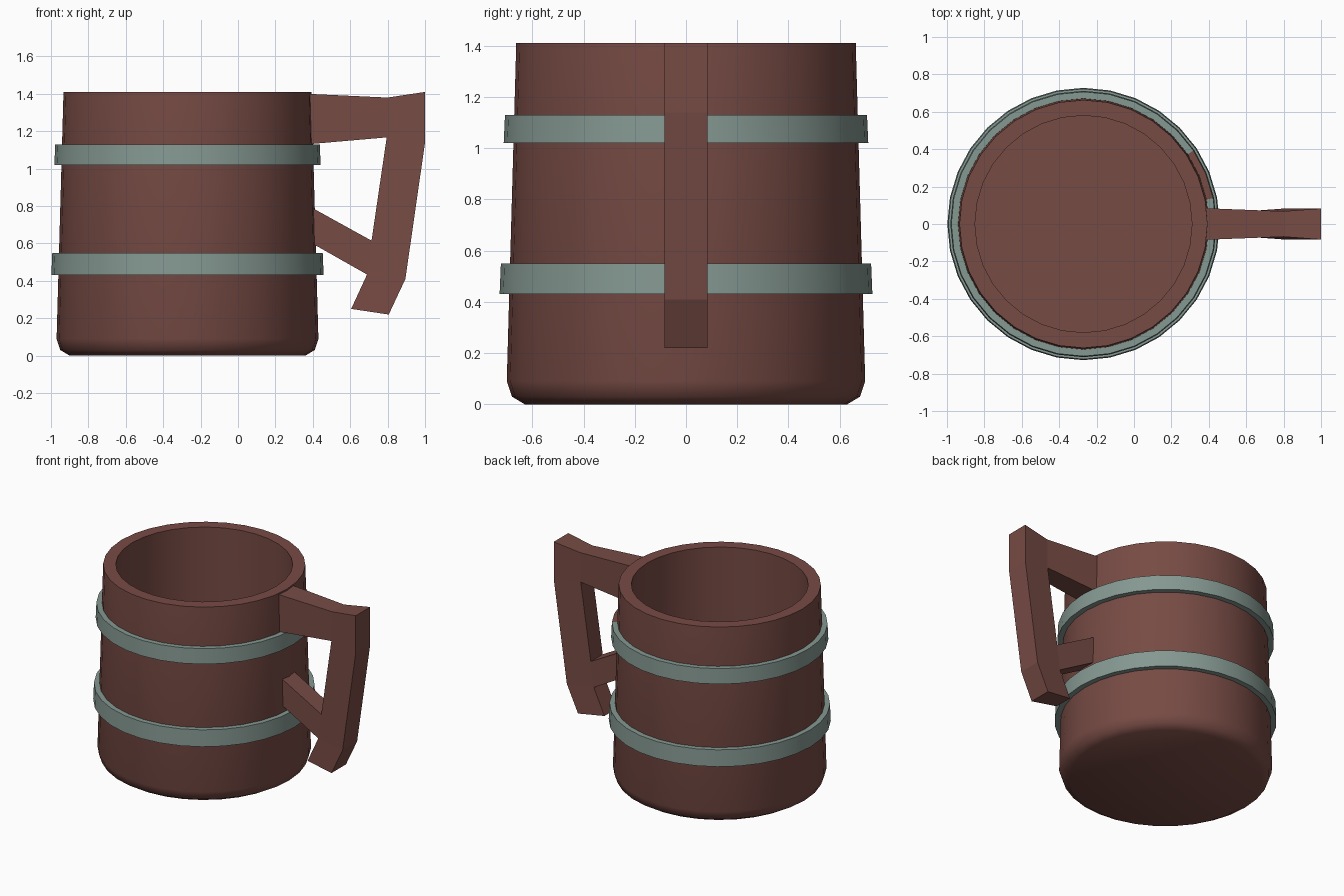
import bpy, bmesh, math

if "Cube" in bpy.data.objects:
    bpy.data.objects.remove(bpy.data.objects["Cube"])

CX, SIDES = -0.27, 32


def material(name, rgb):
    m = bpy.data.materials.new(name)
    m.diffuse_color = (*rgb, 1)
    m.use_nodes = True
    m.node_tree.nodes["Principled BSDF"].inputs["Base Color"].default_value = m.diffuse_color
    return m


wood = material("brown wood", (0.185, 0.07, 0.058))
metal = material("grey green metal", (0.235, 0.315, 0.285))


def finish(name, bm, mats, smooth=None):
    bmesh.ops.recalc_face_normals(bm, faces=bm.faces)
    me = bpy.data.meshes.new(name)
    bm.to_mesh(me)
    bm.free()
    ob = bpy.data.objects.new(name, me)
    bpy.context.collection.objects.link(ob)
    for m in mats:
        me.materials.append(m)
    if smooth:
        bpy.ops.object.select_all(action='DESELECT')
        ob.select_set(True)
        bpy.context.view_layer.objects.active = ob
        bpy.ops.object.shade_smooth_by_angle(angle=math.radians(smooth))
    return ob


def lathe(profile, closed):
    """Spin (radius, z) points round the mug axis; open ends get caps."""
    bm = bmesh.new()
    rings = []
    for r, z in profile:
        rings.append([bm.verts.new((CX + r * math.cos(2 * math.pi * i / SIDES),
                                    r * math.sin(2 * math.pi * i / SIDES), z))
                      for i in range(SIDES)])
    pairs = list(zip(rings, rings[1:]))
    if closed:
        pairs.append((rings[-1], rings[0]))
    else:
        bm.faces.new(rings[0])
        bm.faces.new(rings[-1])
    for a, b in pairs:
        for i in range(SIDES):
            j = (i + 1) % SIDES
            bm.faces.new((a[i], a[j], b[j], b[i]))
    return bm


# Hollow mug body with rounded foot
body = [(0.63, 0), (0.68, 0.03), (0.70, 0.09), (0.663, 1.41), (0.58, 1.41), (0.60, 0.10)]
finish("mug_body", lathe(body, False), [wood], 45)

# Metal hoops; the upper one has a wood-coloured patch on its top beside the handle
for name, r, z0, z1 in (("lower_hoop", 0.728, 0.43, 0.55), ("upper_hoop", 0.712, 1.02, 1.13)):
    bm = lathe([(0.65, z0), (r, z0), (r - 0.005, z1), (0.65, z1)], True)
    bm.normal_update()
    if name == "upper_hoop":
        for f in bm.faces:
            c = f.calc_center_median()
            ang = math.degrees(math.atan2(c.y, c.x - CX))
            if c.z > z1 - 0.01 and 11.25 < ang < 33.75:
                f.material_index = 1
    finish(name, bm, [metal, wood], 30)

# Handle: side outline points (x, z, half width), joined by side panels
pts = {
    "a": (0.37, 1.40, 0.085), "b": (0.37, 1.13, 0.085),
    "c": (0.80, 1.38, 0.068), "d": (0.795, 1.167, 0.068),
    "e": (1.00, 1.41, 0.083), "f": (1.00, 1.14, 0.083),
    "g": (0.714, 0.615, 0.068), "h": (0.69, 0.434, 0.068),
    "i": (0.895, 0.41, 0.083), "j": (0.806, 0.22, 0.083), "k": (0.605, 0.25, 0.068),
    "l": (0.37, 0.805, 0.07), "m": (0.37, 0.615, 0.07),
}
panels = ["abdc", "cdfe", "dgif", "lmhg", "ghi", "hkji"]
bm = bmesh.new()
side = {s: {k: bm.verts.new((x, s * w, z)) for k, (x, z, w) in pts.items()} for s in (-1, 1)}
edges = [(p[n - 1], p[n]) for p in panels for n in range(len(p))]
for p in panels:
    for s in (-1, 1):
        bm.faces.new([side[s][k] for k in p])
for a, b in edges:
    if (b, a) not in edges:  # outline edges belong to one panel only
        bm.faces.new((side[-1][a], side[-1][b], side[1][b], side[1][a]))
finish("handle", bm, [wood])
